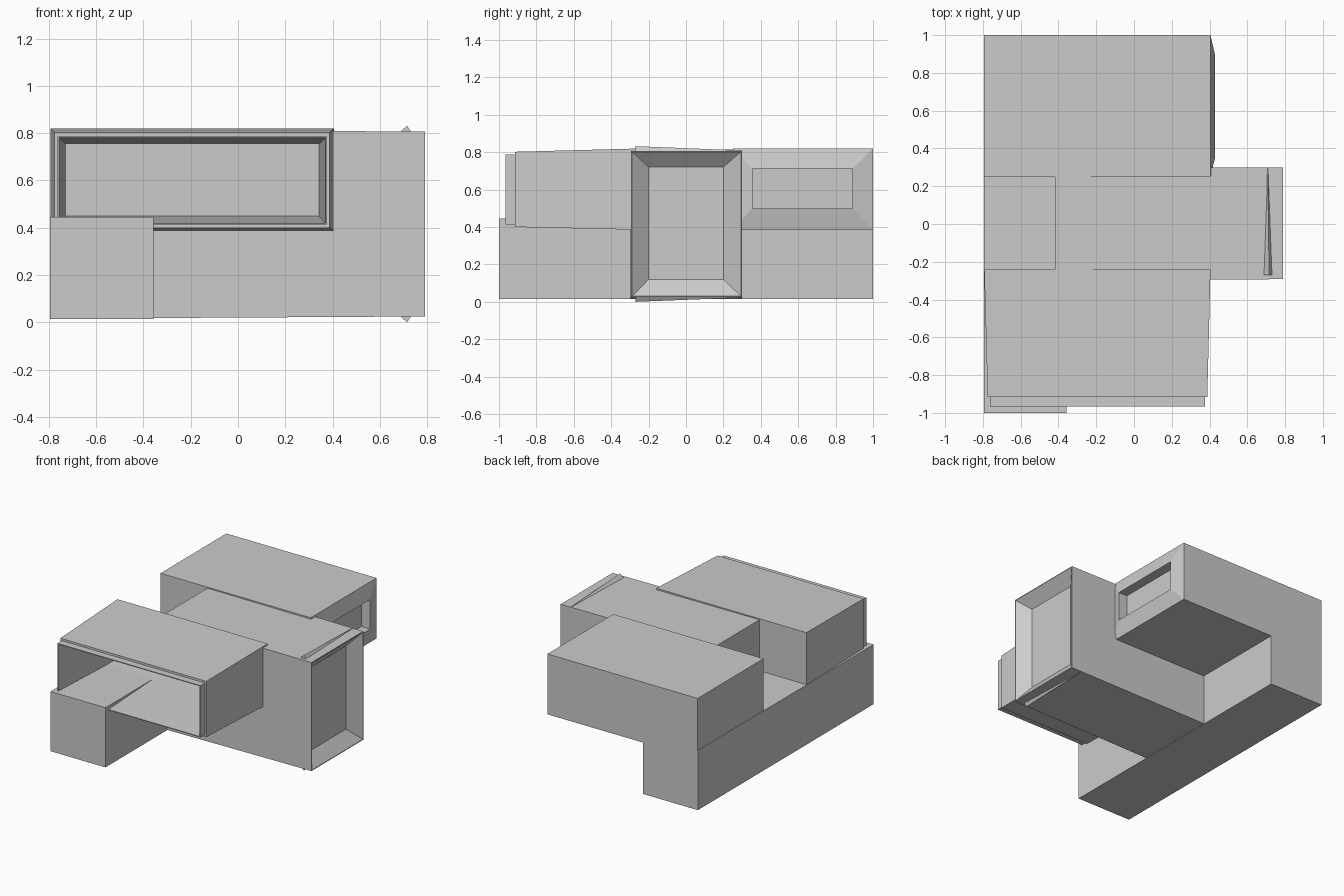
import bpy, bmesh

if "Cube" in bpy.data.objects:
    bpy.data.objects.remove(bpy.data.objects["Cube"])


def loft(name, axis, rings):
    """Skin rectangular rings (depth, a0, a1, z0, z1) along x or y and cap both ends."""
    bm = bmesh.new()
    loops = []
    for d, a0, a1, z0, z1 in rings:
        corners = [(a0, z0), (a1, z0), (a1, z1), (a0, z1)]
        loops.append([bm.verts.new((d, a, z) if axis == "x" else (a, d, z))
                      for a, z in corners])
    for p, q in zip(loops, loops[1:]):
        for i in range(4):
            j = (i + 1) % 4
            bm.faces.new((p[i], p[j], q[j], q[i]))
    bm.faces.new(loops[0])
    bm.faces.new(loops[-1])
    finish(name, bm)


def finish(name, bm):
    bmesh.ops.recalc_face_normals(bm, faces=bm.faces)
    mesh = bpy.data.meshes.new(name)
    bm.to_mesh(mesh)
    bm.free()
    obj = bpy.data.objects.new(name, mesh)
    bpy.context.collection.objects.link(obj)


# Long ground-floor wing
loft("ground_wing", "y", [(-1, -0.795, -0.357, 0.015, 0.445),
                          (1, -0.795, -0.357, 0.015, 0.445)])

# Rear upper volume with projecting tapered end and recessed window
loft("rear_volume", "x", [(-0.793, 0.25, 1, 0.385, 0.82),
                          (0.405, 0.25, 1, 0.385, 0.82),
                          (0.43, 0.355, 0.89, 0.5, 0.712),
                          (0.36, 0.355, 0.89, 0.5, 0.712)])

# Front upper volume: tapered shell, thin projecting frame, deep loggia
loft("front_volume", "y", [(-0.24, -0.793, 0.405, 0.385, 0.82),
                           (-0.915, -0.775, 0.388, 0.4, 0.802),
                           (-0.915, -0.763, 0.377, 0.413, 0.787),
                           (-0.965, -0.763, 0.377, 0.413, 0.787),
                           (-0.965, -0.756, 0.370, 0.419, 0.781),
                           (-0.37, -0.727, 0.343, 0.449, 0.754)])

# Tall central volume with a splayed window recess at its end
loft("central_volume", "x", [(-0.418, -0.3, 0.3, 0.018, 0.813),
                             (0.79, -0.292, 0.298, 0.025, 0.807),
                             (0.79, -0.288, 0.294, 0.03, 0.802),
                             (0.72, -0.2, 0.2, 0.12, 0.72)])

# Thin tapering ridges across the roof and underside near the end
for name, base, tip in (("roof_ridge", 0.8, 0.832), ("underside_ridge", 0.032, 0.0)):
    bm = bmesh.new()
    near = [bm.verts.new(c) for c in ((0.68, -0.27, base), (0.735, -0.27, base),
                                      (0.715, -0.27, tip))]
    far = [bm.verts.new(c) for c in ((0.70, 0.297, base), (0.715, 0.297, base),
                                     (0.708, 0.297, base + (tip - base) * 0.3))]
    bm.faces.new(near)
    bm.faces.new(far)
    for i in range(3):
        j = (i + 1) % 3
        bm.faces.new((near[i], near[j], far[j], far[i]))
    finish(name, bm)
